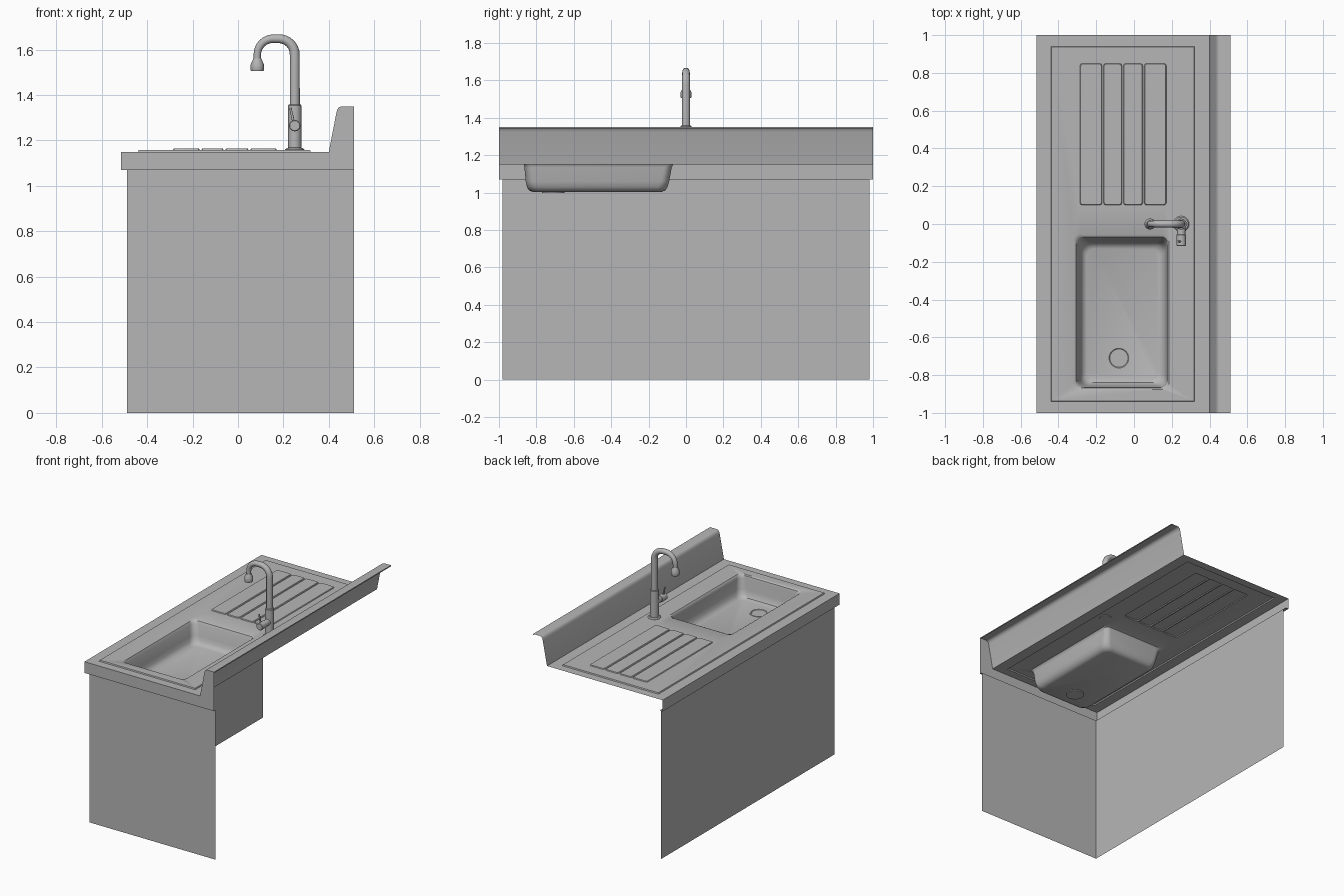
import bpy, bmesh, math
from mathutils import Vector, Matrix

if "Cube" in bpy.data.objects:
    bpy.data.objects.remove(bpy.data.objects["Cube"])

steel = bpy.data.materials.new("satin_steel")
steel.use_nodes = True
GREY = (0.47, 0.47, 0.47, 1)
steel.diffuse_color = GREY
steel.node_tree.nodes["Principled BSDF"].inputs["Base Color"].default_value = GREY


def smooth(obj):
    bpy.ops.object.select_all(action='DESELECT')
    obj.select_set(True)
    bpy.context.view_layer.objects.active = obj
    bpy.ops.object.shade_smooth_by_angle(angle=math.radians(35))


def finish(name, bm, facing=None):
    """Turn a bmesh into an object; facing is the outer side of an open sheet."""
    bmesh.ops.remove_doubles(bm, verts=bm.verts, dist=1e-5)
    bmesh.ops.recalc_face_normals(bm, faces=bm.faces)
    if facing:
        total = sum((f.normal * f.calc_area() for f in bm.faces), Vector())
        if total.dot(Vector(facing)) < 0:
            bmesh.ops.reverse_faces(bm, faces=bm.faces)
    mesh = bpy.data.meshes.new(name)
    bm.to_mesh(mesh)
    bm.free()
    mesh.materials.append(steel)
    obj = bpy.data.objects.new(name, mesh)
    bpy.context.collection.objects.link(obj)
    smooth(obj)
    return obj


def sheet(name, polygons, facing):
    bm = bmesh.new()
    for poly in polygons:
        bm.faces.new([bm.verts.new(p) for p in poly])
    return finish(name, bm, facing)


def ring(bm, x0, x1, y0, y1, z, r=0.0, n=1):
    """Rectangular loop of vertices with optional rounded corners."""
    if r == 0:
        pts = [(x1, y1), (x0, y1), (x0, y0), (x1, y0)]
    else:
        centres = [(x1 - r, y1 - r), (x0 + r, y1 - r), (x0 + r, y0 + r), (x1 - r, y0 + r)]
        pts = []
        for q, (cx, cy) in enumerate(centres):
            for i in range(n + 1):
                a = math.pi / 2 * (q + i / n)
                pts.append((cx + r * math.cos(a), cy + r * math.sin(a)))
    return [bm.verts.new((x, y, z)) for x, y in pts]


def pairs(loop):
    return list(zip(loop, loop[1:] + loop[:1]))


def fill_between(bm, loops):
    """Flat fill with the inner loops left as holes."""
    edges = [bm.edges.new(p) for loop in loops for p in pairs(loop)]
    bmesh.ops.triangle_fill(bm, edges=edges, use_beauty=True, normal=(0, 0, 1))


def loft(bm, loops, cap=True):
    for lower, upper in zip(loops, loops[1:]):
        for (a, b), (c, d) in zip(pairs(lower), pairs(upper)):
            bm.faces.new((a, b, d, c))
    if cap:
        bm.faces.new(loops[-1])


def lathe(name, profile, base, axis=(0, 0, 1), segments=24):
    """Solid of revolution from (radius, height) points."""
    bm = bmesh.new()
    loops = []
    for r, h in profile:
        loops.append([bm.verts.new((r * math.cos(2 * math.pi * i / segments),
                                    r * math.sin(2 * math.pi * i / segments), h))
                      for i in range(segments)])
    bm.faces.new(loops[0])
    loft(bm, loops)
    turn = Vector((0, 0, 1)).rotation_difference(Vector(axis)).to_matrix().to_4x4()
    bmesh.ops.transform(bm, verts=bm.verts, matrix=Matrix.Translation(base) @ turn)
    return finish(name, bm)


LEFT, RIGHT = -0.515, 0.51
EDGE, TOP, RAISED = 1.07, 1.15, 1.158
PANEL_X, PANEL_Y = -0.49, -0.98

# Cabinet panels: one long side and one end, open elsewhere
sheet("long_panel", [[(PANEL_X, y, z) for y, z in
      ((PANEL_Y, 0), (-PANEL_Y, 0), (-PANEL_Y, EDGE), (PANEL_Y, EDGE))]], (-1, 0, 0))
sheet("end_panel", [[(x, PANEL_Y, z) for x, z in
      ((PANEL_X, 0), (RIGHT, 0), (RIGHT, EDGE), (PANEL_X, EDGE))]], (0, -1, 0))

# Worktop surround
bm = bmesh.new()
fill_between(bm, [ring(bm, LEFT, 0.4, -1, 1, TOP), ring(bm, -0.44, 0.32, -0.94, 0.94, TOP)])
finish("worktop", bm, (0, 0, 1))

# Folded edge along the long side and beneath the end
sheet("long_edge", [
    [(LEFT, -1, EDGE), (LEFT, 1, EDGE), (LEFT, 1, TOP), (LEFT, -1, TOP)],
    [(LEFT, -1, EDGE), (LEFT, 1, EDGE), (PANEL_X, 1, EDGE), (PANEL_X, -1, EDGE)]], (-1, 0, -1))
sheet("end_edge_return", [[(PANEL_X, -1, EDGE), (RIGHT, -1, EDGE),
                           (RIGHT, PANEL_Y, EDGE), (PANEL_X, PANEL_Y, EDGE)]], (0, 0, -1))

# Splashback profile swept along the worktop, with a closed end
splash = [(0.4, TOP), (0.434, 1.325), (0.438, 1.338), (0.446, 1.347), (0.457, 1.35),
          (RIGHT, 1.35), (RIGHT, 1.342)]
sheet("splashback", [[(a[0], -1, a[1]), (a[0], 1, a[1]), (b[0], 1, b[1]), (b[0], -1, b[1])]
                     for a, b in zip(splash, splash[1:])], (-1, 0, 1))
end_outline = [(LEFT, EDGE), (RIGHT, EDGE)] + splash[::-1] + [(LEFT, TOP)]
sheet("end_edge", [[(x, -1, z) for x, z in end_outline]], (0, -1, 0))

# Raised sink sheet with a pressed basin and draining ribs
bm = bmesh.new()
foot = ring(bm, -0.44, 0.32, -0.94, 0.94, TOP)
rim = ring(bm, -0.437, 0.317, -0.937, 0.937, RAISED)
basin_steps = [(-0.32, 0.185, -0.875, -0.055, RAISED, 0.035),
               (-0.307, 0.179, -0.868, -0.068, 1.152, 0.035),
               (-0.298, 0.176, -0.864, -0.076, 1.135, 0.04),
               (-0.286, 0.171, -0.857, -0.09, 1.06, 0.045),
               (-0.279, 0.163, -0.85, -0.099, 1.03, 0.05),
               (-0.268, 0.15, -0.84, -0.11, 1.012, 0.05),
               (-0.25, 0.13, -0.82, -0.13, 1.004, 0.04)]
basin = [ring(bm, *step, 6) for step in basin_steps]
ribs = []
bounds = [-0.29, -0.165, -0.06, 0.05, 0.175]
for a, b in zip(bounds, bounds[1:]):
    ribs.append([ring(bm, a + 0.004 + d, b - 0.004 - d, 0.1 + d, 0.85 - d, z, 0.012, 2)
                 for d, z in ((0, RAISED), (0.003, RAISED + 0.006))])
fill_between(bm, [rim, basin[0]] + [rib[0] for rib in ribs])
loft(bm, [foot, rim], cap=False)
for stack in [basin] + ribs:
    loft(bm, stack)
finish("sink_sheet", bm, (0, 0, 1))

# Drain
lathe("drain", [(0.06, 0), (0.06, 0.009), (0.052, 0.009), (0.048, 0.006)],
      (-0.08, -0.71, 0.998), segments=32)

# Tap body, spout nozzle and handle
TAP_X = 0.25
lathe("tap_body", [(0.042, 0), (0.042, 0.006), (0.036, 0.013), (0.029, 0.014), (0.029, 0.2),
                   (0.026, 0.204)], (TAP_X, 0, RAISED - 0.004))
lathe("tap_nozzle", [(0.027, 0), (0.029, 0.004), (0.029, 0.03), (0.018, 0.055)],
      (0.085, 0, 1.505))
lathe("tap_handle", [(0.022, 0), (0.022, 0.055), (0.025, 0.058), (0.025, 0.113),
                     (0.022, 0.116)], (TAP_X, 0, 1.265), axis=(0, -1, 0))
lathe("tap_lever", [(0.006, 0), (0.005, 0.075)], (0.247, -0.092, 1.27), axis=(-0.22, 0, 1),
      segments=12)

# Tap neck: a tapered pipe with two rounded bends
BEND, NECK_TOP, SPOUT_X = 0.07, 1.648, 0.085
path = [(TAP_X, 1.35)]
for centre, start in ((TAP_X - BEND, 0), (SPOUT_X + BEND, 90)):
    for i in range(9):
        t = math.radians(start + 90 * i / 8)
        path.append((centre + BEND * math.cos(t), NECK_TOP - BEND + BEND * math.sin(t)))
path.append((SPOUT_X, 1.55))
curve = bpy.data.curves.new("tap_neck", 'CURVE')
curve.dimensions = '3D'
curve.bevel_depth = 0.022
curve.bevel_resolution = 4
curve.use_fill_caps = True
spline = curve.splines.new('POLY')
spline.points.add(len(path) - 1)
for i, (point, (x, z)) in enumerate(zip(spline.points, path)):
    point.co = (x, 0, z, 1)
    point.radius = 1 - 0.28 * max(0, i - 1) / (len(path) - 2)
curve.materials.append(steel)
neck = bpy.data.objects.new("tap_neck", curve)
bpy.context.collection.objects.link(neck)
bpy.ops.object.select_all(action='DESELECT')
neck.select_set(True)
bpy.context.view_layer.objects.active = neck
bpy.ops.object.convert(target='MESH')
smooth(bpy.context.view_layer.objects.active)
